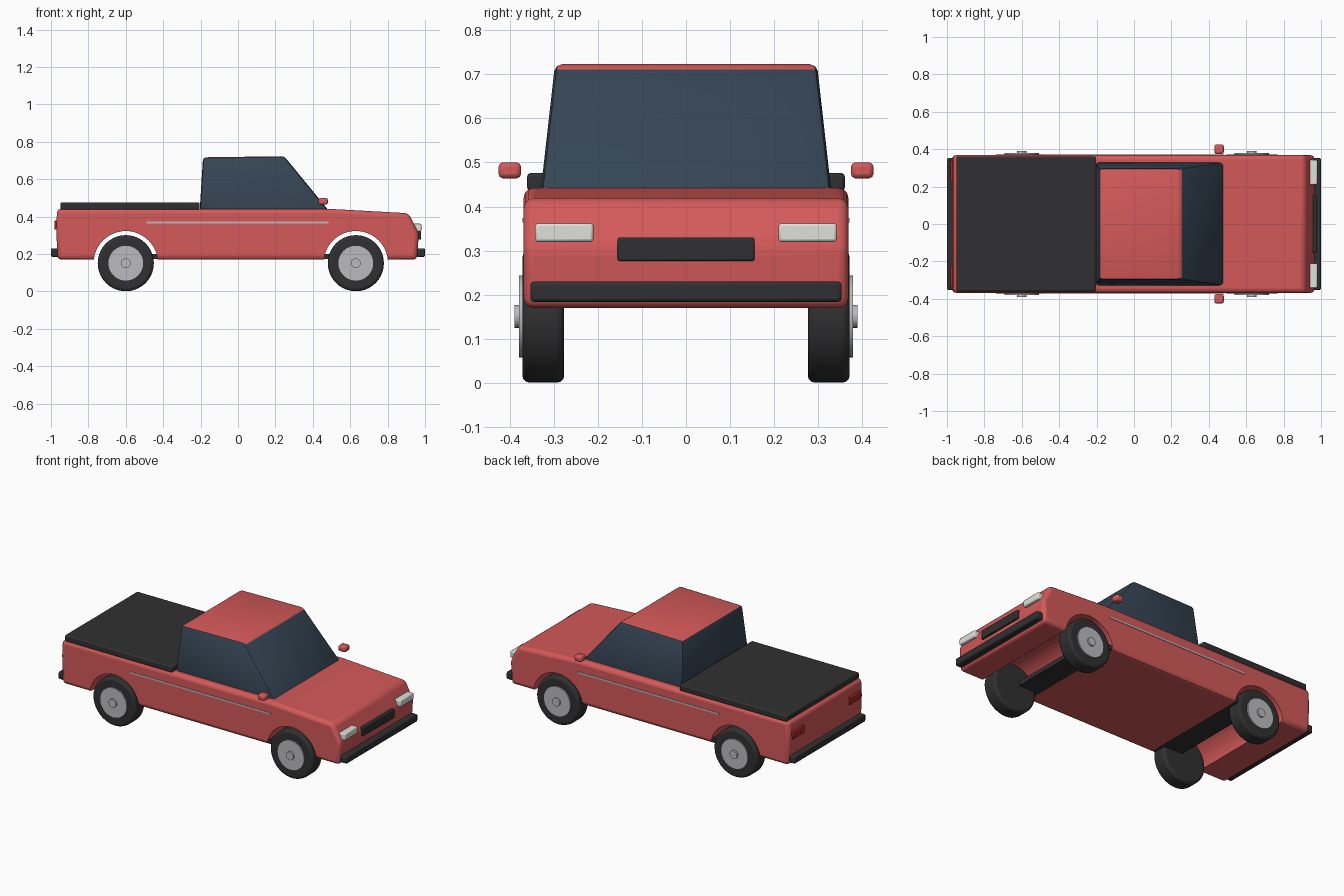
import bpy, bmesh, math

if "Cube" in bpy.data.objects:
    bpy.data.objects.remove(bpy.data.objects["Cube"])


def material(name, rgb):
    m = bpy.data.materials.new(name)
    m.diffuse_color = (*rgb, 1)
    m.use_nodes = True
    m.node_tree.nodes["Principled BSDF"].inputs["Base Color"].default_value = m.diffuse_color
    return m


RED = material("red_paint", (0.66, 0.10, 0.10))
GLASS = material("tinted_glass", (0.036, 0.06, 0.09))
DARK = material("dark_rubber", (0.03, 0.03, 0.032))
METAL = material("silver", (0.5, 0.5, 0.52))
LAMP = material("headlight_white", (0.75, 0.75, 0.7))
TAIL = material("tail_red", (0.4, 0.02, 0.02))


def finish(ob, mat, bevel=0.0, segments=2):
    if mat:
        ob.data.materials.append(mat)
    if bevel:
        mod = ob.modifiers.new("bevel", 'BEVEL')
        mod.width, mod.segments = bevel, segments
        mod.limit_method = 'ANGLE'
        mod.angle_limit = math.radians(15)
    return ob


def smooth(ob, angle=35):
    bpy.ops.object.select_all(action='DESELECT')
    ob.select_set(True)
    bpy.context.view_layer.objects.active = ob
    bpy.ops.object.shade_smooth_by_angle(angle=math.radians(angle))


def mesh_object(name, bm):
    bmesh.ops.recalc_face_normals(bm, faces=bm.faces)
    me = bpy.data.meshes.new(name)
    bm.to_mesh(me)
    bm.free()
    ob = bpy.data.objects.new(name, me)
    bpy.context.collection.objects.link(ob)
    return ob


def box(name, x, y, z, mat, bevel=0.006):
    """Box from (min, max) pairs on each axis."""
    bm = bmesh.new()
    bmesh.ops.create_cube(bm, size=1)
    for v in bm.verts:
        v.co = [(a + b) / 2 + c * (b - a) for (a, b), c in zip((x, y, z), v.co)]
    ob = finish(mesh_object(name, bm), mat, bevel)
    smooth(ob)
    return ob


def disc(name, x, z, y0, y1, r, mat, bevel=0.0, sides=40):
    """Cylinder lying along y."""
    bpy.ops.mesh.primitive_cylinder_add(vertices=sides, radius=r, depth=abs(y1 - y0),
                                        location=(x, (y0 + y1) / 2, z),
                                        rotation=(math.pi / 2, 0, 0))
    ob = bpy.context.object
    ob.name = name
    finish(ob, mat)
    if bevel:
        finish(ob, None, bevel, 3).modifiers["bevel"].angle_limit = math.radians(40)
    return ob


AXLES = {"rear": -0.60, "front": 0.63}
WHEEL_Z = 0.151

# Lower body: extruded side profile with wheel arches cut through
profile = [(-0.965, 0.17), (0.957, 0.17), (0.967, 0.31), (0.912, 0.418),
           (0.48, 0.442), (-0.967, 0.442), (-0.972, 0.34)]
bm = bmesh.new()
face = bm.faces.new([bm.verts.new((x, -0.368, z)) for x, z in profile])
ext = bmesh.ops.extrude_face_region(bm, geom=[face])
bmesh.ops.translate(bm, vec=(0, 0.736, 0),
                    verts=[g for g in ext["geom"] if isinstance(g, bmesh.types.BMVert)])
body = finish(mesh_object("lower_body", bm), RED, 0.022, 3)
body.modifiers["bevel"].angle_limit = math.radians(20)
for end, x in AXLES.items():
    cutter = disc(end + "_arch_cutter", x, WHEEL_Z, -0.5, 0.5, 0.172, RED, sides=48)
    cutter.hide_render = True
    cutter.hide_viewport = True
    cut = body.modifiers.new(end + "_arch", 'BOOLEAN')
    cut.operation, cut.object, cut.solver = 'DIFFERENCE', cutter, 'EXACT'
smooth(body, 30)

# Cabin: tapered glass block with a painted roof
bm = bmesh.new()
base, top = [], []
for sx, sy in ((0, -1), (1, -1), (1, 1), (0, 1)):
    base.append(bm.verts.new(((-0.205, 0.487)[sx], sy * 0.33, 0.43)))
    top.append(bm.verts.new(((-0.187, 0.247)[sx], sy * 0.297, (0.717, 0.723)[sx])))
bm.faces.new(base)
bm.faces.new(top)
for i in range(4):
    j = (i + 1) % 4
    bm.faces.new((base[i], base[j], top[j], top[i]))
bmesh.ops.bevel(bm, geom=bm.edges[:], offset=0.016, segments=2, profile=0.5,
                affect='EDGES')
bm.normal_update()
cabin = finish(mesh_object("cabin", bm), GLASS)
cabin.data.materials.append(RED)
for p in cabin.data.polygons:
    if p.center.z > 0.7 and abs(p.normal.z) > 0.72:
        p.material_index = 1
smooth(cabin)

# Bed cover and chassis
box("bed_cover", (-0.95, -0.205), (-0.36, 0.36), (0.435, 0.476), DARK, 0.008)
box("chassis", (-0.58, 0.60), (-0.358, 0.358), (0.173, 0.2), DARK, 0)

# Bumpers and grille
box("front_bumper", (0.955, 1.0), (-0.353, 0.353), (0.184, 0.23), DARK, 0.008)
box("rear_bumper", (-1.0, -0.955), (-0.353, 0.353), (0.184, 0.23), DARK, 0.008)
box("grille", (0.945, 0.978), (-0.155, 0.155), (0.277, 0.33), DARK, 0.004)


def side_range(s, a, b):
    return tuple(sorted((s * a, s * b)))


# Parts repeated on both sides
for side, s in (("right", -1), ("left", 1)):
    box(side + "_headlight", (0.935, 0.98), side_range(s, 0.21, 0.342), (0.32, 0.362), LAMP)
    box(side + "_tail_light", (-0.981, -0.95), side_range(s, 0.225, 0.34), (0.33, 0.378), TAIL, 0.004)
    box(side + "_mirror", (0.43, 0.48), side_range(s, 0.374, 0.425), (0.464, 0.5), RED, 0.01)
    box(side + "_side_trim", (-0.49, 0.485), side_range(s, 0.36, 0.371), (0.364, 0.374), METAL, 0)
    for end, x in AXLES.items():
        name = f"{end}_{side}_"
        smooth(disc(name + "tyre", x, WHEEL_Z, s * 0.276, s * 0.371, 0.15, DARK, 0.016))
        smooth(disc(name + "rim", x, WHEEL_Z, s * 0.36, s * 0.379, 0.093, METAL))
        smooth(disc(name + "hub_cap", x, WHEEL_Z, s * 0.37, s * 0.389, 0.026, METAL, 0, 20))
